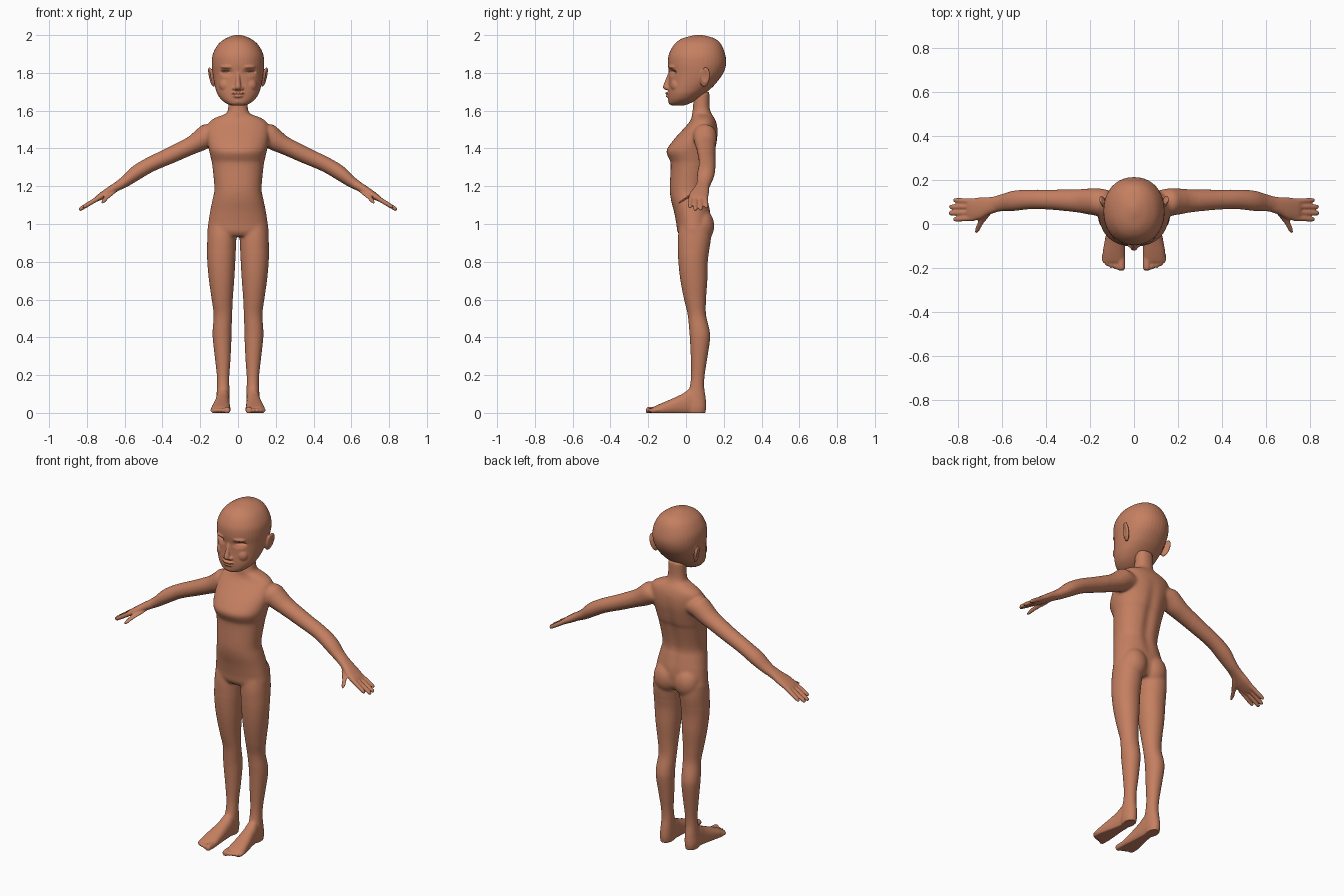
import bpy, bmesh, math
from mathutils import Vector, Matrix, Euler

skin = bpy.data.materials.new("warm_skin")
skin.diffuse_color = (0.56, 0.215, 0.12, 1)

X, Y, Z = Vector((1, 0, 0)), Vector((0, 1, 0)), Vector((0, 0, 1))
SIDES = (1, -1)


def spline(rows, steps=5):
    """Catmull-Rom interpolation of rows of numbers."""
    out = []
    for i in range(len(rows) - 1):
        p0, p1 = rows[max(i - 1, 0)], rows[i]
        p2, p3 = rows[i + 1], rows[min(i + 2, len(rows) - 1)]
        for s in range(steps):
            t = s / steps
            out.append([0.5 * (2 * b + (c - a) * t + (2 * a - 5 * b + 4 * c - d) * t * t
                               + (3 * b - a - 3 * c + d) * t ** 3)
                        for a, b, c, d in zip(p0, p1, p2, p3)])
    return out + [list(rows[-1])]


def tube(bm, rings, u, v, side=1, power=2.0, seg=40):
    """Loft rings of (x, y, z, half size along u, half size along v)."""
    u, v, loops = u.normalized(), v.normalized(), []
    for x, y, z, a, b in spline(rings):
        loop = []
        for k in range(seg):
            c, s = math.cos(2 * math.pi * k / seg), math.sin(2 * math.pi * k / seg)
            c = math.copysign(abs(c) ** (2 / power), c)
            s = math.copysign(abs(s) ** (2 / power), s)
            p = Vector((x, y, z)) + u * (a * c) + v * (b * s)
            p.x *= side
            loop.append(bm.verts.new(p))
        loops.append(loop)
    for l0, l1 in zip(loops, loops[1:]):
        for k in range(seg):
            j = (k + 1) % seg
            bm.faces.new((l0[k], l0[j], l1[j], l1[k]))
    bm.faces.new(loops[0][::-1])
    bm.faces.new(loops[-1])


def blob(bm, c, r, rot=(0, 0, 0)):
    m = Matrix.Translation(c) @ Euler(rot).to_matrix().to_4x4() @ Matrix.Diagonal((*r, 1))
    bmesh.ops.create_uvsphere(bm, u_segments=24, v_segments=16, radius=1, matrix=m)


def finish(name, bm, voxel, shape, iterations, soft=None):
    """Fuse the parts into one skin, sculpt it with a rule, then smooth it."""
    bmesh.ops.recalc_face_normals(bm, faces=bm.faces)
    me = bpy.data.meshes.new(name)
    bm.to_mesh(me)
    bm.free()
    ob = bpy.data.objects.new(name, me)
    bpy.context.collection.objects.link(ob)
    bpy.context.view_layer.objects.active = ob
    ob.select_set(True)
    mod = ob.modifiers.new("fuse", 'REMESH')
    mod.mode = 'VOXEL'
    mod.voxel_size = voxel
    bpy.ops.object.modifier_apply(modifier=mod.name)
    for vert in ob.data.vertices:
        shape(vert.co)
    if soft:
        group = ob.vertex_groups.new(name="soft")
        group.add([w.index for w in ob.data.vertices if soft(w.co)], 1.0, 'REPLACE')
        mod = ob.modifiers.new("blend", 'SMOOTH')
        mod.factor, mod.iterations, mod.vertex_group = 0.5, 30, "soft"
        bpy.ops.object.modifier_apply(modifier=mod.name)
    mod = ob.modifiers.new("smooth", 'SMOOTH')
    mod.factor, mod.iterations = 0.5, iterations
    bpy.ops.object.modifier_apply(modifier=mod.name)
    ob.data.materials.clear()
    ob.data.materials.append(skin)
    for p in ob.data.polygons:
        p.use_smooth = True
        p.material_index = 0
    ob.select_set(False)


def upright(rows):
    """(z, half width, front y, back y) to rings."""
    return [(0, (f + b) / 2, z, w, (b - f) / 2) for z, w, f, b in rows]


# ---------- body ----------
bm = bmesh.new()

# neck and torso
tube(bm, upright([
    (1.70, .05, .04, .125), (1.62, .052, .037, .125), (1.585, .064, .032, .135),
    (1.565, .115, .03, .148), (1.54, .152, .018, .16), (1.50, .165, -.017, .168),
    (1.45, .164, -.062, .168), (1.40, .156, -.099, .16), (1.375, .15, -.103, .155),
    (1.345, .143, -.09, .147), (1.315, .137, -.081, .136), (1.19, .125, -.086, .11),
    (1.13, .135, -.08, .118), (1.066, .148, -.064, .13), (1.0, .158, -.051, .13),
    (.96, .162, -.046, .125), (.935, .15, -.03, .11)]), X, Y, power=2.2)

ARM_UP = Vector((.45, 0, .89))
for s in SIDES:
    # buttock
    blob(bm, (.068 * s, .082, .99), (.075, .068, .09))
    # leg
    leg = [(.99, .012, .157, -.035, .13), (.92, .009, .163, -.044, .132),
           (.81, .014, .163, -.041, .116), (.705, .02, .154, -.03, .113),
           (.60, .028, .139, -.01, .106), (.52, .031, .129, .009, .106),
           (.44, .034, .134, .017, .124), (.387, .035, .133, .021, .127),
           (.28, .04, .121, .026, .111), (.20, .046, .112, .027, .099),
           (.14, .046, .111, .02, .096), (.08, .045, .115, 0, .104),
           (.03, .046, .118, 0, .107), (-.008, .052, .112, .01, .1)]
    tube(bm, [((i + o) / 2, (f + b) / 2, z, (o - i) / 2, (b - f) / 2)
              for z, i, o, f, b in leg], X, Y, s, 2.1)
    # foot
    foot = [(.08, .08, .03, .06), (.03, .08, .035, .125), (-.02, .083, .039, .1),
            (-.08, .088, .046, .072), (-.13, .091, .051, .051), (-.168, .091, .049, .034),
            (-.178, .091, .044, .026)]
    tube(bm, [(x, y, (t - .012) / 2, w, (t + .012) / 2) for y, x, w, t in foot],
         X, Z, s, 2.3)
    # toes
    for x, tip, r in ((.058, -.213, .018), (.083, -.206, .012), (.103, -.2, .0115),
                      (.121, -.191, .011), (.135, -.178, .0105)):
        tube(bm, [(x, -.14, .016, r, r), (x, tip + .014, .014, r, r),
                  (x, tip + .004, .012, r * .75, r * .75),
                  (x, tip, .012, r * .3, r * .3)], X, Z, s, seg=16)
    # arm
    tube(bm, [(.10, .10, 1.475, .05, .05), (.155, .10, 1.472, .062, .062),
              (.20, .102, 1.443, .06, .057), (.25, .105, 1.414, .054, .048),
              (.36, .11, 1.362, .046, .043), (.464, .112, 1.315, .044, .04),
              (.543, .106, 1.268, .046, .039), (.60, .097, 1.224, .039, .03),
              (.64, .089, 1.199, .035, .024)], Y, ARM_UP, s)
    # palm
    tube(bm, [(.61, .094, 1.216, .035, .026), (.66, .082, 1.187, .04, .023),
              (.70, .071, 1.162, .05, .021), (.74, .066, 1.138, .05, .016),
              (.757, .066, 1.127, .046, .011)], Y, ARM_UP, s, 2.3)
    # fingers
    for y0, y1, tip in ((.027, .021, .822), (.053, .049, .843),
                        (.079, .078, .841), (.103, .108, .822)):
        path = [(.725, 0, .013), (.77, .4, .0125), (tip - .02, .85, .0115),
                (tip - .005, 1, .009), (tip, 1, .004)]
        tube(bm, [(x, y0 + (y1 - y0) * t, 1.146 - (x - .725) * .61, r, r)
                  for x, t, r in path], Y, ARM_UP, s, seg=16)
    # thumb
    tube(bm, [(.655, .07, 1.182, .02, .018), (.68, .035, 1.16, .021, .018),
              (.698, .005, 1.14, .015, .014), (.711, -.022, 1.122, .013, .012),
              (.716, -.035, 1.115, .009, .008), (.718, -.04, 1.112, .004, .004)],
         X, Vector((0, .5, .85)), s, seg=20)


def shape_body(co):
    # flat soles and a shallow spine groove
    co.z = max(co.z, 0)
    if co.y > .08 and 1.02 < co.z < 1.52:
        fade = math.sin(math.pi * (co.z - 1.02) / .5)
        co.y -= .012 * fade * math.exp(-(co.x / .028) ** 2)


finish("body", bm, .005, shape_body, 4,
       lambda c: c.z > .85 and abs(c.x) < .3)

# ---------- head ----------
bm = bmesh.new()
tube(bm, upright([
    (1.628, .035, -.078, -.01), (1.638, .062, -.09, .02), (1.66, .09, -.094, .06),
    (1.69, .11, -.095, .1), (1.72, .12, -.094, .135), (1.75, .127, -.092, .163),
    (1.80, .135, -.091, .198), (1.85, .139, -.096, .213), (1.90, .133, -.09, .207),
    (1.95, .106, -.063, .187), (1.98, .069, -.025, .156), (1.995, .034, .025, .11),
    (2.001, .01, .055, .08)]), X, Y, power=2.15)
# nose
tube(bm, [(0, -.08, 1.81, .01, .01), (0, -.09, 1.775, .011, .014),
          (0, -.098, 1.745, .014, .018), (0, -.1, 1.726, .018, .022),
          (0, -.097, 1.715, .017, .02), (0, -.092, 1.709, .01, .012)], X, Y, seg=24)
# lips and chin
blob(bm, (0, -.093, 1.692), (.034, .017, .0075))
blob(bm, (0, -.091, 1.677), (.028, .016, .0085))
blob(bm, (0, -.072, 1.65), (.034, .023, .02))
for s in SIDES:
    # nostril wing
    blob(bm, (.019 * s, -.094, 1.718), (.011, .013, .01))
    # brow
    blob(bm, (.055 * s, -.07, 1.832), (.04, .021, .012), (0, 0, .35 * s))
    # cheek
    blob(bm, (.06 * s, -.05, 1.735), (.04, .032, .04))
    # ear
    blob(bm, (.14 * s, .1, 1.778), (.012, .027, .054), (-.2, .2 * s, -.3 * s))


def shape_head(co):
    # eye sockets with narrow eye slits
    if co.y < 0:
        ax = abs(co.x)
        wide = ((ax - .06) / .042) ** 2 + ((co.z - 1.803) / .024) ** 2
        slit = ((ax - .066) / .03) ** 2 + ((co.z - 1.806) / .008) ** 2
        co.y += .007 * max(0, 1 - wide) + .02 * max(0, 1 - slit)
    # hollow of the ear
    elif abs(co.x) > .136:
        d = ((co.y - .1) / .018) ** 2 + ((co.z - 1.785) / .035) ** 2
        co.x -= math.copysign(.007 * max(0, 1 - d), co.x)


finish("head", bm, .004, shape_head, 3)
